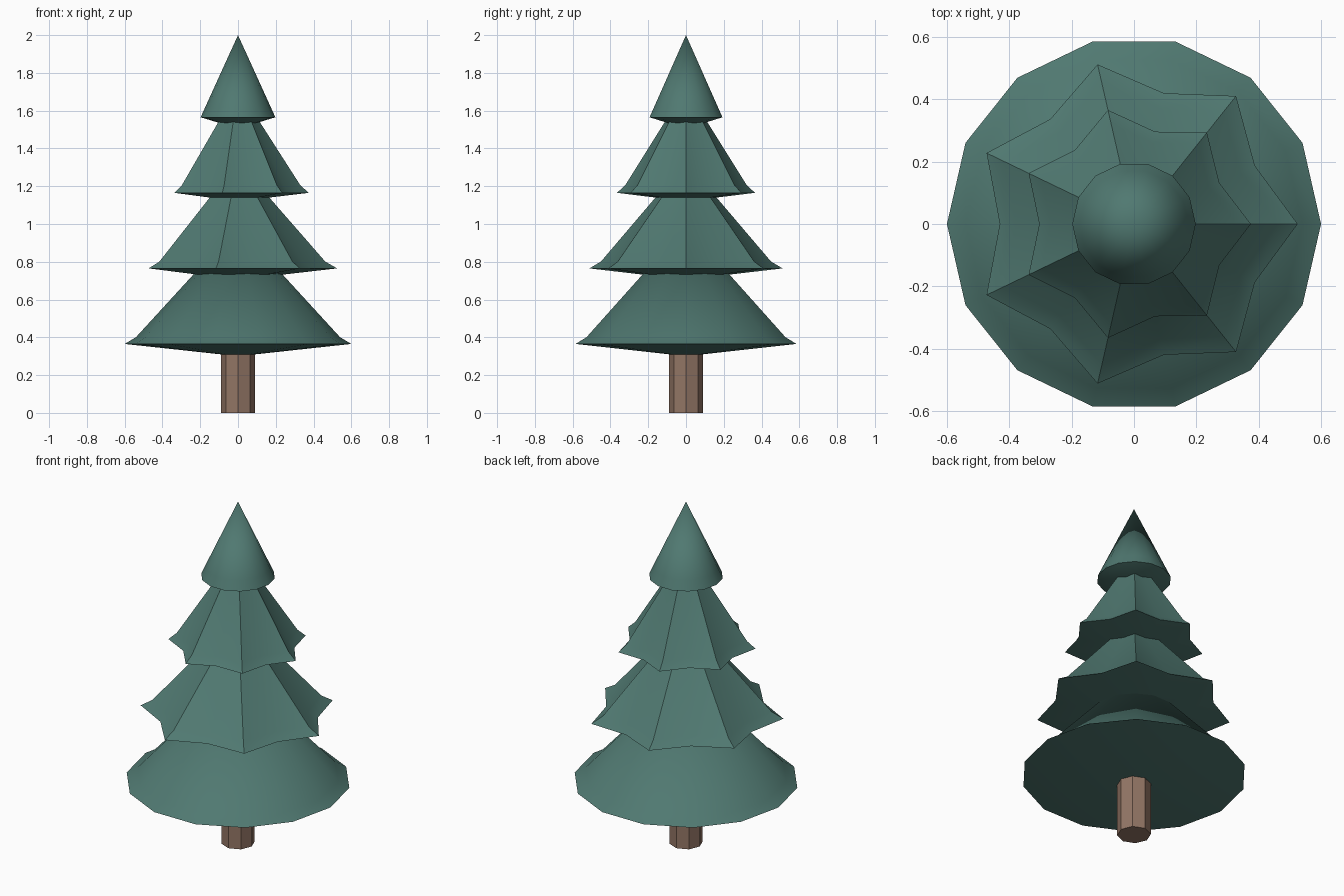
import bpy, bmesh
from math import pi, cos, sin, radians

cube = bpy.data.objects.get("Cube")
if cube:
    bpy.data.objects.remove(cube)


def material(name, rgb):
    mat = bpy.data.materials.new(name)
    mat.use_nodes = True
    color = (*rgb, 1)
    mat.diffuse_color = color
    mat.node_tree.nodes["Principled BSDF"].inputs["Base Color"].default_value = color
    return mat


needles = material("needle green", (0.08, 0.19, 0.165))
bark = material("bark brown", (0.29, 0.18, 0.13))


def ring(bm, sides, radius, valley, z):
    """Ring of points; every second one is pulled in by the valley factor."""
    points = []
    for i in range(sides):
        r = radius * (valley if i % 2 else 1)
        a = 2 * pi * i / sides
        points.append(bm.verts.new((r * cos(a), r * sin(a), z)))
    return points


def finish(bm, name, mat):
    bmesh.ops.recalc_face_normals(bm, faces=bm.faces[:])
    mesh = bpy.data.meshes.new(name)
    bm.to_mesh(mesh)
    bm.free()
    mesh.materials.append(mat)
    obj = bpy.data.objects.new(name, mesh)
    bpy.context.collection.objects.link(obj)
    bpy.ops.object.select_all(action="DESELECT")
    obj.select_set(True)
    bpy.context.view_layer.objects.active = obj
    bpy.ops.object.shade_smooth_by_angle(angle=radians(30))


def tier(name, radius, valley, under_z, rim_z, flare, apex_z, sides=14):
    """Skirt of branches: shallow underside, flared rim, cone up to a point."""
    bm = bmesh.new()
    under = bm.verts.new((0, 0, under_z))
    apex = bm.verts.new((0, 0, apex_z))
    rim = ring(bm, sides, radius, valley, rim_z)
    shoulder = ring(bm, sides, radius * flare[0], valley, rim_z + flare[1])
    for i in range(sides):
        j = (i + 1) % sides
        bm.faces.new((under, rim[j], rim[i]))
        bm.faces.new((rim[i], rim[j], shoulder[j], shoulder[i]))
        bm.faces.new((shoulder[i], shoulder[j], apex))
    finish(bm, name, needles)


# Trunk
bm = bmesh.new()
low, high = (ring(bm, 8, 0.09, 1, z) for z in (0, 0.34))
bm.faces.new(low)
bm.faces.new(high)
for i in range(8):
    j = (i + 1) % 8
    bm.faces.new((low[i], low[j], high[j], high[i]))
finish(bm, "trunk", bark)

# Branch tiers, bottom to top
tier("bottom_branches", 0.6, 1, 0.30, 0.365, (0.9, 0.036), 0.99)
tier("lower_middle_branches", 0.525, 0.82, 0.705, 0.765, (0.88, 0.036), 1.33)
tier("upper_middle_branches", 0.375, 0.81, 1.12, 1.165, (0.88, 0.04), 1.72)
tier("top_branches", 0.198, 1, 1.505, 1.565, (0.88, 0.052), 2.0)
